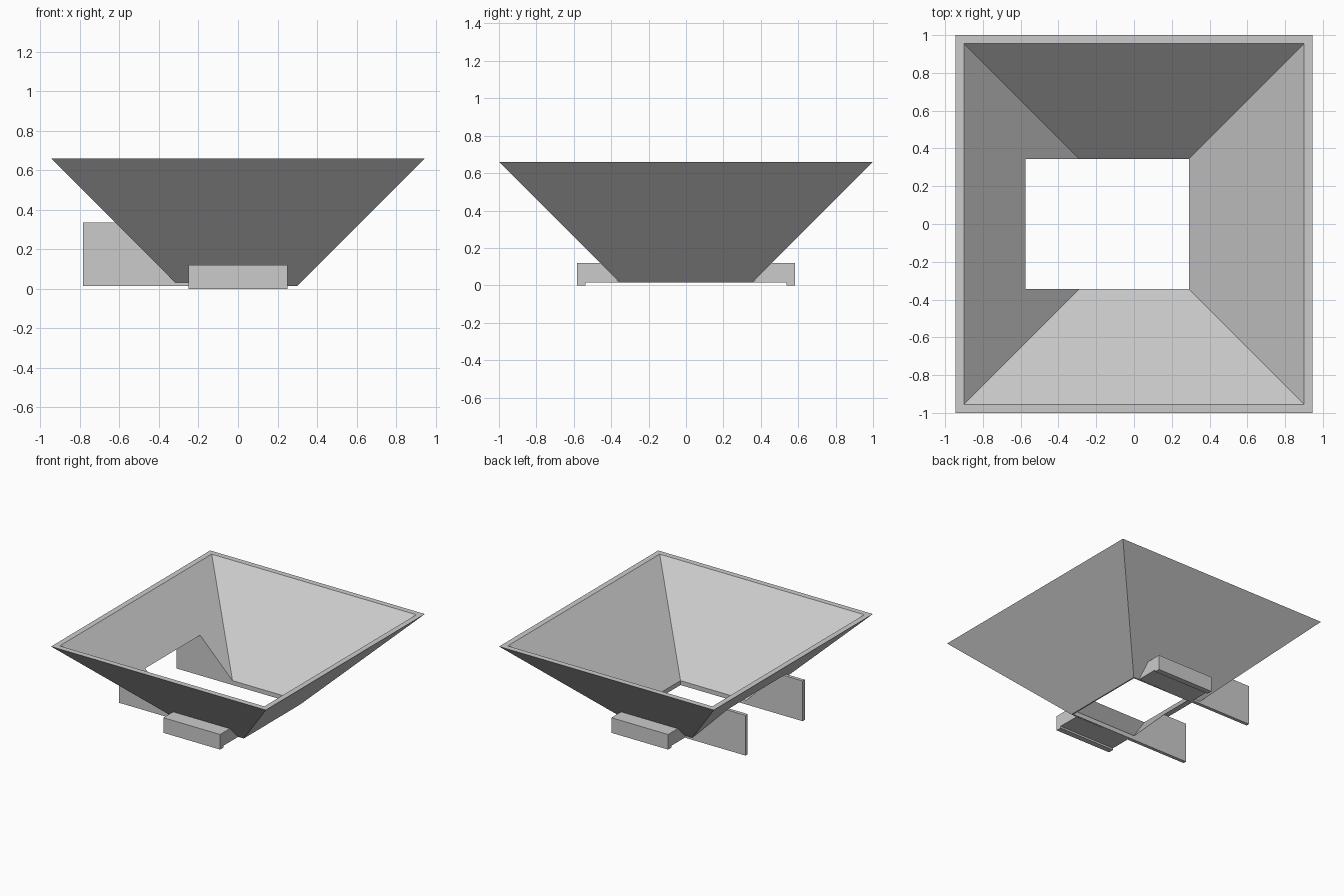
import bpy
import bmesh

cube = bpy.data.objects.get("Cube")
if cube:
    bpy.data.objects.remove(cube, do_unlink=True)

grey = bpy.data.materials.new("plain_grey")
grey.use_nodes = True
colour = (0.6, 0.6, 0.6, 1)
grey.diffuse_color = colour
grey.node_tree.nodes["Principled BSDF"].inputs["Base Color"].default_value = colour


def finish(name, bm):
    """Turn a bmesh into a named, flat shaded grey object."""
    bmesh.ops.recalc_face_normals(bm, faces=bm.faces)
    mesh = bpy.data.meshes.new(name)
    bm.to_mesh(mesh)
    bm.free()
    mesh.materials.append(grey)
    obj = bpy.data.objects.new(name, mesh)
    bpy.context.collection.objects.link(obj)
    return obj


def prism(name, profile, shift):
    """Extrude a closed 3D profile along a vector."""
    bm = bmesh.new()
    face = bm.faces.new([bm.verts.new(p) for p in profile])
    ext = bmesh.ops.extrude_face_region(bm, geom=[face])
    moved = [g for g in ext["geom"] if isinstance(g, bmesh.types.BMVert)]
    bmesh.ops.translate(bm, verts=moved, vec=shift)
    return finish(name, bm)


TOP, BOTTOM = 0.66, 0.015
HOLE_X, HOLE_Y = 0.29, 0.345

# Funnel: four sloping walls made from rectangular rings
bm = bmesh.new()
rings = []
for hx, hy, z in ((0.30, 0.355, BOTTOM), (0.945, 1.0, TOP),
                  (0.90, 0.955, TOP), (0.255, 0.31, BOTTOM)):
    rings.append([bm.verts.new((sx * hx, sy * hy, z))
                  for sx, sy in ((-1, -1), (1, -1), (1, 1), (-1, 1))])
for a, b in zip(rings, rings[1:] + rings[:1]):
    for i in range(4):
        j = (i + 1) % 4
        bm.faces.new((a[i], a[j], b[j], b[i]))
funnel = finish("funnel", bm)

# Square outlet and the side notch, cut in one go
cutter = prism("outlet_cutter",
               [(-1, -HOLE_Y, -0.1), (HOLE_X, -HOLE_Y, -0.1),
                (HOLE_X, -HOLE_Y, 0.335), (-1, -HOLE_Y, 0.335)],
               (0, 2 * HOLE_Y, 0))
cutter.hide_render = True
cut = funnel.modifiers.new("outlet", "BOOLEAN")
cut.operation = "DIFFERENCE"
cut.solver = "EXACT"
cut.object = cutter
bpy.context.view_layer.objects.active = funnel
bpy.ops.object.modifier_apply(modifier=cut.name)
bpy.data.objects.remove(cutter, do_unlink=True)

# Guide plates beside the notch, and hooked ledges on the front and back
plate = [(-0.785, BOTTOM), (0, BOTTOM), (0, 0.045), (-0.295, 0.045),
         (-0.585, 0.335), (-0.785, 0.335)]
ledge = [(0.357, BOTTOM), (0.537, BOTTOM), (0.537, 0), (0.582, 0),
         (0.582, 0.12), (0.45, 0.12)]
for side, s in (("front", -1), ("back", 1)):
    prism(side + "_guide_plate", [(x, s * HOLE_Y, z) for x, z in plate],
          (0, s * 0.027, 0))
    prism(side + "_ledge", [(-0.25, s * y, z) for y, z in ledge], (0.5, 0, 0))
